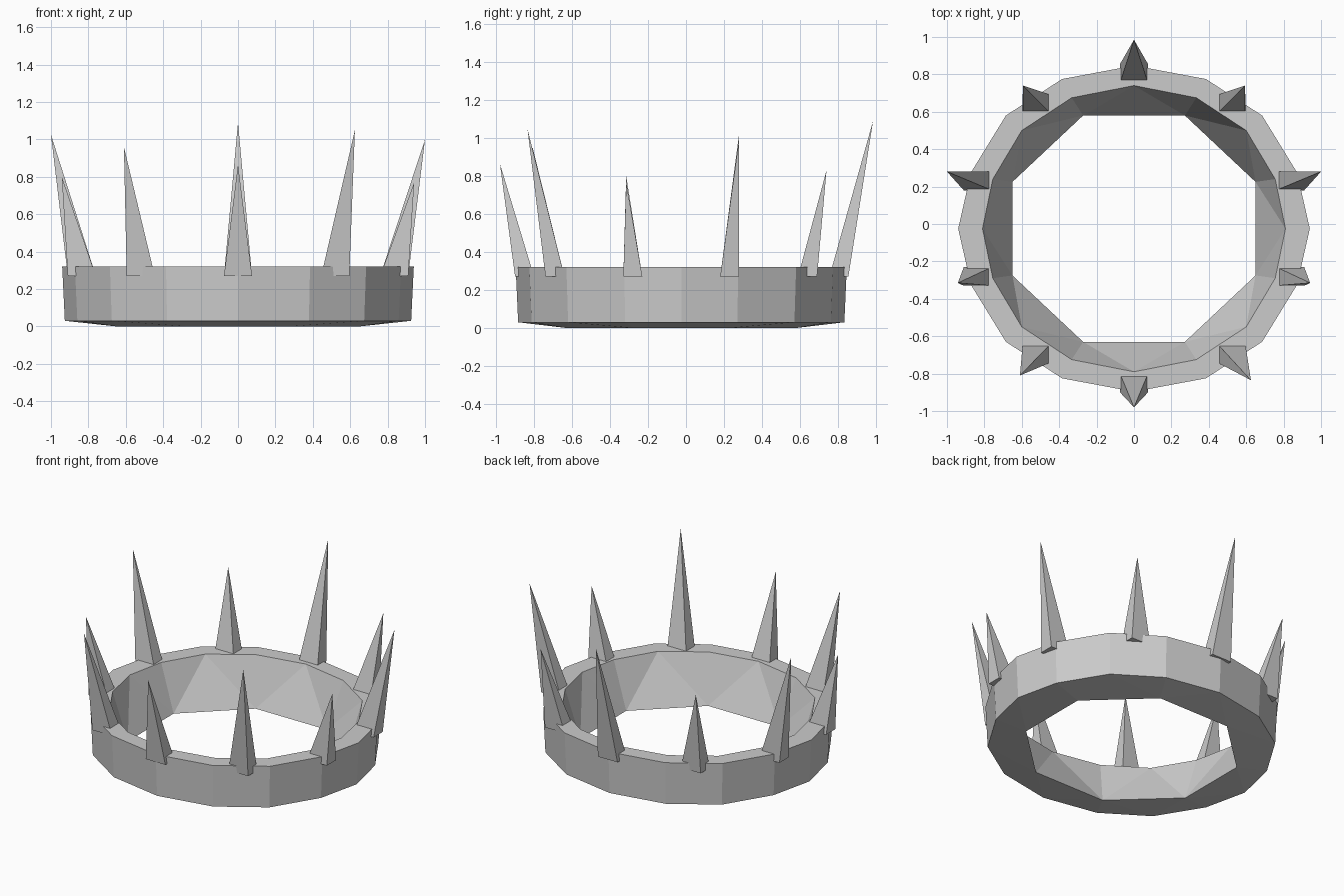
import bpy

if "Cube" in bpy.data.objects:
    bpy.data.objects.remove(bpy.data.objects["Cube"])

CY = -0.025  # centre of the band in y


def make(name, verts, faces):
    me = bpy.data.meshes.new(name)
    me.from_pydata(verts, [], faces)
    me.update()
    ob = bpy.data.objects.new(name, me)
    bpy.context.collection.objects.link(ob)
    return ob


def full_loop(quarter, z):
    """Mirror a first-quadrant profile into a closed counter-clockwise loop."""
    half = quarter + [(-x, y) for x, y in reversed(quarter) if x > 0]
    loop = half + [(x, -y) for x, y in reversed(half) if y > 0]
    return [(x, y + CY, z) for x, y in loop]


# Band: 16-sided outside and rim, 8-sided inner bottom edge
outer = [(0.94, 0), (0.872, 0.30), (0.685, 0.605), (0.385, 0.80), (0, 0.872)]
inner = [(0.81, 0), (0.755, 0.265), (0.60, 0.525), (0.333, 0.70), (0, 0.765)]
hole = [(0.65, 0.25), (0.272, 0.605)]

verts = (full_loop([(x * 0.985, y * 0.985) for x, y in outer], 0.03)
         + full_loop(outer, 0.32)
         + full_loop(inner, 0.32)
         + full_loop(hole, 0.0))
N = 16
faces = []
for i in range(N):
    j = (i + 1) % N
    faces.append((i, j, N + j, N + i))                          # outside
    faces.append((N + i, N + j, 2 * N + j, 2 * N + i))          # rim
for k in range(8):
    h, g = 3 * N + k, 3 * N + (k + 1) % 8
    a, b, c = 2 * k + 1, (2 * k + 2) % N, (2 * k + 3) % N
    t = 2 * N
    faces += [(t + a, t + b, h), (t + b, g, h), (t + b, t + c, g)]  # inner wall
    faces += [(a, h, b), (b, h, g), (b, g, c)]                      # underside
make("band", verts, faces)


# Spikes: leaning four-sided pyramids with axis-aligned bases
def spike(name, base, tip):
    x, y = base
    hx, hy, z = 0.075, 0.05, 0.27
    v = [(x - hx, y - hy, z), (x + hx, y - hy, z),
         (x + hx, y + hy, z), (x - hx, y + hy, z), tip]
    make(name, v, [(3, 2, 1, 0)] + [(i, (i + 1) % 4, 4) for i in range(4)])


spike("spike_back", (0, 0.805), (0, 0.985, 1.09))
spike("spike_front", (0, -0.85), (0, -0.98, 0.865))
spike("spike_front_right", (0.52, -0.69), (0.625, -0.835, 1.05))
spike("spike_front_left", (-0.52, -0.69), (-0.61, -0.81, 0.96))
for s, side, tall, short in ((1, "right", 1.0, 0.77), (-1, "left", 1.025, 0.80)):
    spike("spike_back_" + side, (s * 0.52, 0.64), (s * 0.593, 0.74, 0.83))
    spike("spike_rear_side_" + side, (s * 0.835, 0.23), (s * 1.0, 0.28, tall))
    spike("spike_fore_side_" + side, (s * 0.835, -0.28), (s * 0.942, -0.315, short))
